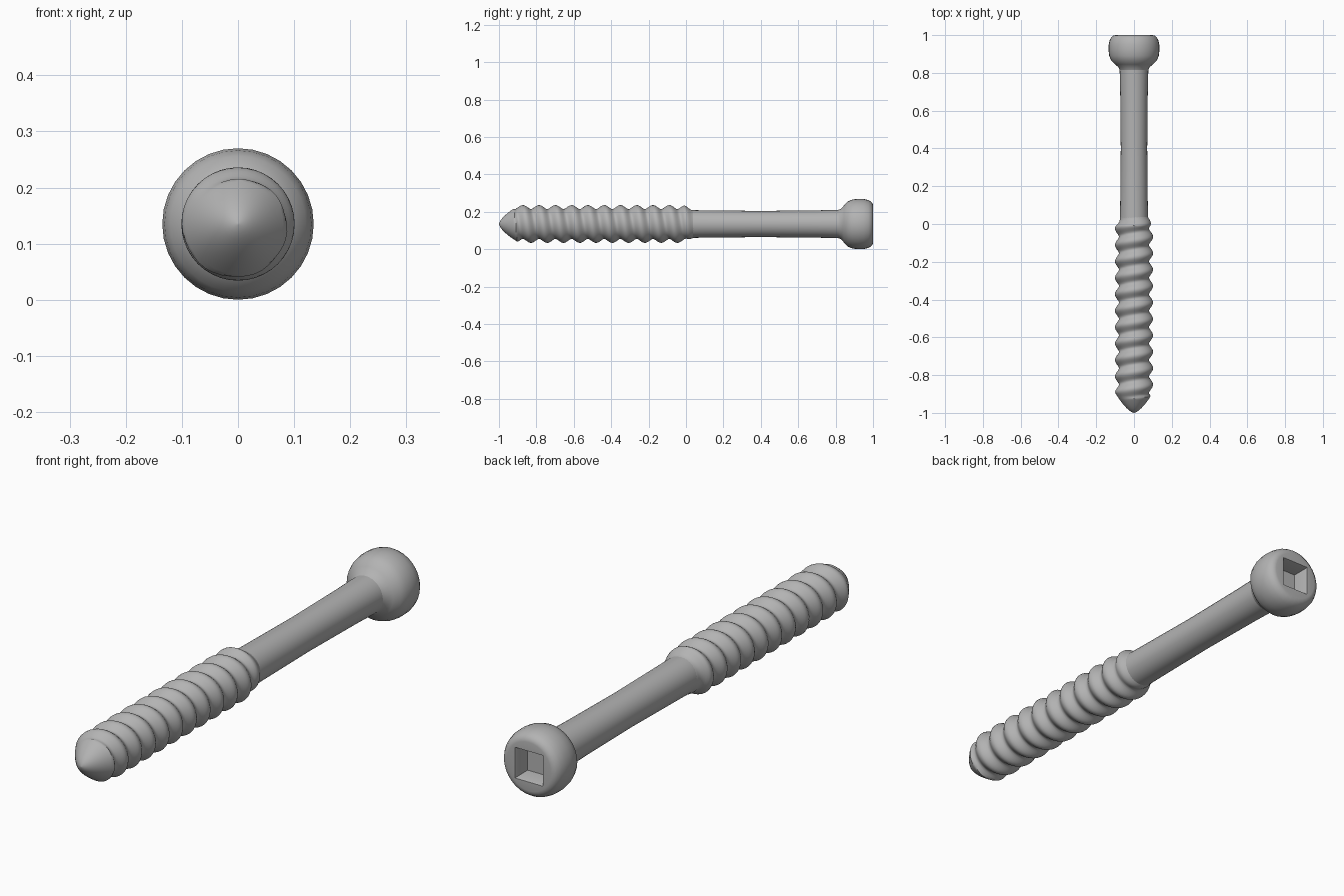
import bpy, bmesh, math

cube = bpy.data.objects.get("Cube")
if cube:
    bpy.data.objects.remove(cube, do_unlink=True)

AXIS_Z = 0.135
PITCH = 0.087

steel = bpy.data.materials.new("grey steel")
steel.use_nodes = True
GREY = (0.45, 0.45, 0.45, 1)
steel.diffuse_color = GREY
bsdf = steel.node_tree.nodes["Principled BSDF"]
bsdf.inputs["Base Color"].default_value = GREY
bsdf.inputs["Roughness"].default_value = 0.6


def loft(name, rows, segments):
    """Skin rings along the y axis; each row is (y, radius or radius(angle))."""
    bm = bmesh.new()
    rings = []
    for y, radius in rows:
        ring = []
        for i in range(segments):
            a = math.tau * i / segments
            r = radius(a) if callable(radius) else radius
            ring.append(bm.verts.new((r * math.cos(a), y, AXIS_Z + r * math.sin(a))))
        rings.append(ring)
    for low, high in zip(rings, rings[1:]):
        for i in range(segments):
            j = (i + 1) % segments
            bm.faces.new((low[i], high[i], high[j], low[j]))
    bm.faces.new(rings[0])
    bm.faces.new(rings[-1][::-1])
    bmesh.ops.recalc_face_normals(bm, faces=bm.faces)
    mesh = bpy.data.meshes.new(name)
    bm.to_mesh(mesh)
    bm.free()
    mesh.materials.append(steel)
    obj = bpy.data.objects.new(name, mesh)
    bpy.context.collection.objects.link(obj)
    bpy.ops.object.select_all(action="DESELECT")
    obj.select_set(True)
    bpy.context.view_layer.objects.active = obj
    bpy.ops.object.shade_smooth_by_angle(angle=math.radians(40))
    return obj


def square(half):
    return lambda a: half / max(abs(math.cos(a)), abs(math.sin(a)))


# Plain shank, slightly waisted
loft("shank", [(-0.03, 0.075), (0.1, 0.073), (0.4, 0.07),
               (0.7, 0.073), (0.86, 0.077)], 32)

# Rounded head with a square drive socket
loft("head", [(0.81, 0.074), (0.83, 0.082), (0.845, 0.1), (0.865, 0.121),
              (0.89, 0.131), (0.92, 0.135), (0.95, 0.134), (0.975, 0.128),
              (0.99, 0.119), (0.998, 0.108), (1.0, 0.098),
              (1.0, square(0.062)), (0.993, square(0.059)),
              (0.93, square(0.055))], 32)


# Helical thread, running out at the shank and rounded off at the tip
def thread_radius(y):
    tip = 0.105 * math.sqrt(min(1, max(0, (y + 1) / 0.115))) ** 1.3
    fade = min(1, max(0, (0.04 - y) / 0.05))

    def radius(a):
        wave = 0.5 + 0.5 * math.cos(math.tau * (y / PITCH + a / math.tau + 0.776))
        thread = 0.079 + 0.022 * wave ** 0.8
        return max(0.002, min(tip, 0.073 + (thread - 0.073) * fade))
    return radius


STEPS = 150
ys = [-1 + 1.04 * k / STEPS for k in range(STEPS + 1)]
loft("threaded_tip", [(y, thread_radius(y)) for y in ys], 40)
